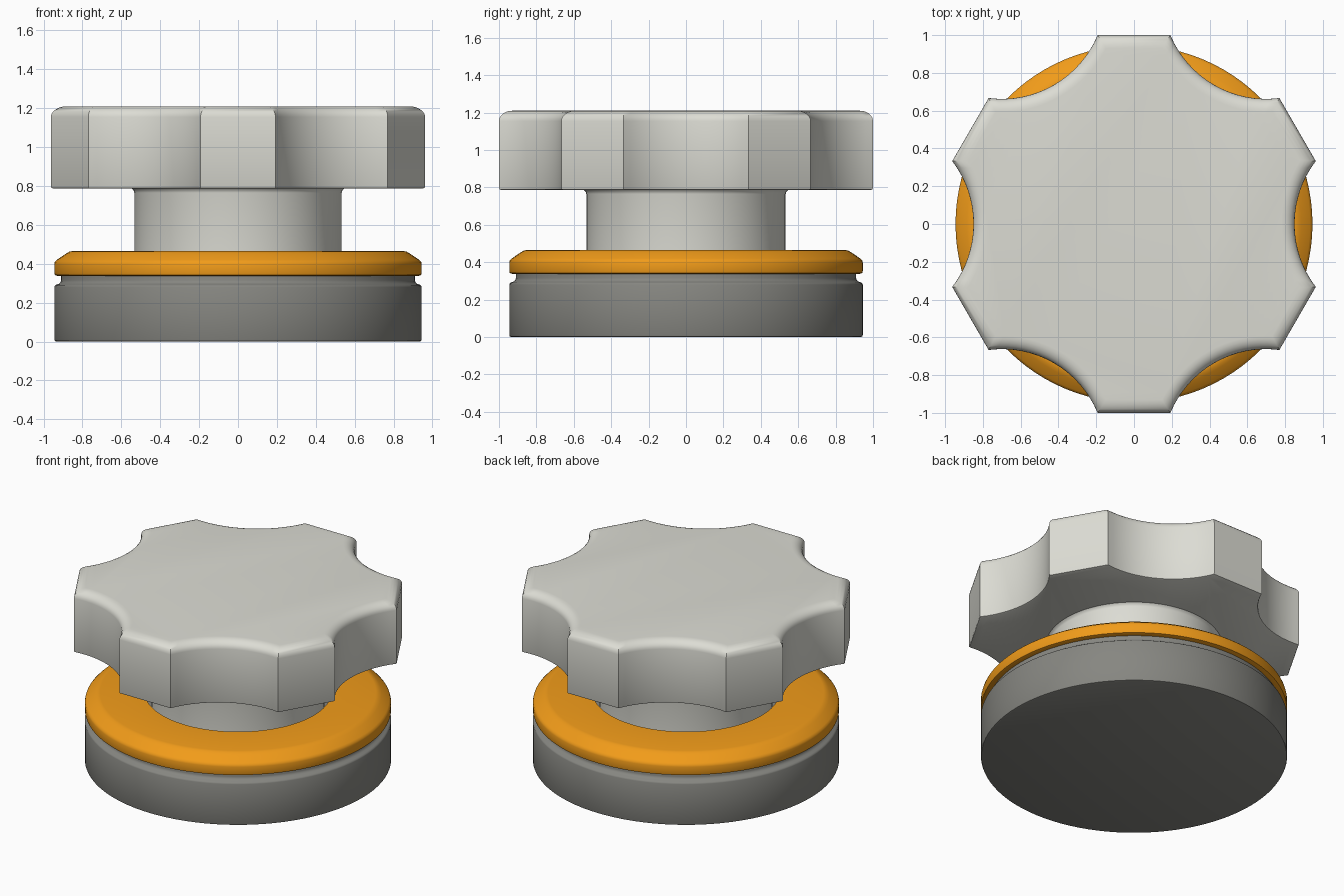
import bpy, bmesh
from math import sin, cos, pi, sqrt, atan2, radians

if "Cube" in bpy.data.objects:
    bpy.data.objects.remove(bpy.data.objects["Cube"])


def material(name, rgb):
    m = bpy.data.materials.new(name)
    m.diffuse_color = (*rgb, 1)
    m.use_nodes = True
    m.node_tree.nodes["Principled BSDF"].inputs["Base Color"].default_value = m.diffuse_color
    return m


def loft(name, rings, mat, closed=False):
    """Skin rings of equal point count; cap the ends, or join last to first."""
    bm = bmesh.new()
    loops = [[bm.verts.new(p) for p in ring] for ring in rings]
    pairs = list(zip(loops, loops[1:]))
    if closed:
        pairs.append((loops[-1], loops[0]))
    else:
        bm.faces.new(loops[0])
        bm.faces.new(loops[-1])
    n = len(loops[0])
    for a, b in pairs:
        for i in range(n):
            j = (i + 1) % n
            bm.faces.new((a[i], a[j], b[j], b[i]))
    bmesh.ops.recalc_face_normals(bm, faces=bm.faces)
    me = bpy.data.meshes.new(name)
    bm.to_mesh(me)
    bm.free()
    me.materials.append(mat)
    ob = bpy.data.objects.new(name, me)
    bpy.context.collection.objects.link(ob)
    bpy.ops.object.select_all(action='DESELECT')
    ob.select_set(True)
    bpy.context.view_layer.objects.active = ob
    bpy.ops.object.shade_smooth_by_angle(angle=radians(32))
    return ob


def lathe(name, profile, mat, closed=False, n=96):
    rings = [[(r * cos(2 * pi * i / n), r * sin(2 * pi * i / n), z)
              for i in range(n)] for r, z in profile]
    return loft(name, rings, mat, closed)


def knob_ring(inset, z, steps=16):
    """Six flat lobes with concave scallops between, offset inward by inset."""
    centre, radius = 1.40, 0.55 + inset
    cx, cy = centre * sin(pi / 6), centre * cos(pi / 6)
    flat = 1 - inset
    corner = cx - sqrt(radius ** 2 - (cy - flat) ** 2)
    # corner in the frame of a scallop facing +x
    ang = -atan2(flat, corner) + pi / 2
    dist = sqrt(flat ** 2 + corner ** 2)
    px, py = dist * cos(pi / 6 - ang), dist * sin(pi / 6 - ang)
    half = atan2(py, centre - px)
    pts = []
    for k in range(6):
        c, s = cos(k * pi / 3), sin(k * pi / 3)
        for i in range(steps + 1):
            t = half * (2 * i / steps - 1)
            x, y = centre - radius * cos(t), radius * sin(t)
            pts.append((x * c - y * s, x * s + y * c, z))
    return pts


light = material("light_grey", (0.72, 0.72, 0.66))
dark = material("dark_grey", (0.24, 0.24, 0.22))
orange = material("orange", (0.88, 0.33, 0.01))

# Base disc with a groove below the ring
lathe("base", [(0.935, 0), (0.942, 0.003), (0.945, 0.01), (0.945, 0.28),
               (0.942, 0.287), (0.935, 0.292), (0.922, 0.297), (0.913, 0.305),
               (0.91, 0.315), (0.91, 0.345)], dark)

# Orange collar ring with a rounded outer shoulder
lathe("collar_ring", [(0.575, 0.338), (0.93, 0.338), (0.942, 0.342), (0.945, 0.352),
                      (0.945, 0.398), (0.942, 0.41), (0.932, 0.42), (0.885, 0.452),
                      (0.868, 0.462), (0.85, 0.466), (0.575, 0.466)], orange, closed=True)

# Stem with a small flare under the knob
lathe("stem", [(0.533, 0.34), (0.533, 0.765), (0.537, 0.778), (0.547, 0.787),
               (0.55, 0.80)], light)

# Scalloped knob with softened top edge
rings = [knob_ring(0.01, 0.787), knob_ring(0.003, 0.79), knob_ring(0, 0.797)]
for i in range(7):
    a = i / 6 * pi / 2
    rings.append(knob_ring(0.07 * (1 - cos(a)), 1.155 + 0.055 * sin(a)))
loft("knob", rings, light)
